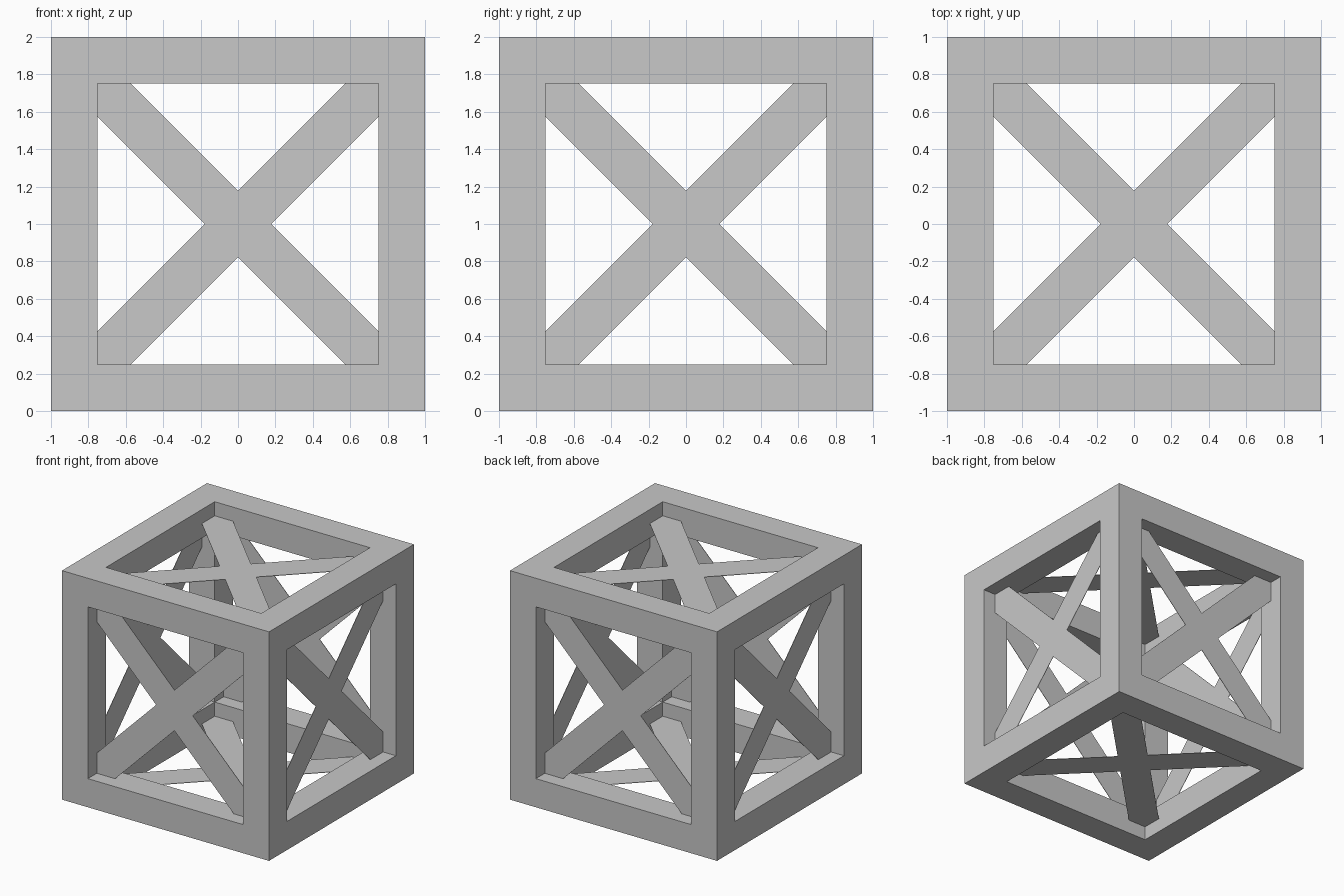
import bpy
import bmesh
from math import pi
from mathutils import Matrix, Vector

BAR = 0.25              # frame bar thickness
OPEN = 1 - BAR          # half width of each opening
NOTCH = 0.177           # half width of a brace along the axes
RECESS = 0.125          # brace depth behind the outer face
SHEET = 0.004           # brace thickness
CENTRE = Matrix.Translation((0, 0, 1))

old = bpy.data.objects.get("Cube")
if old:
    bpy.data.objects.remove(old, do_unlink=True)

grey = bpy.data.materials.new("plain_grey")
grey.use_nodes = True
colour = (0.58, 0.58, 0.58, 1)
grey.diffuse_color = colour
grey.node_tree.nodes["Principled BSDF"].inputs["Base Color"].default_value = colour


def add_object(name, bm, matrix):
    mesh = bpy.data.meshes.new(name)
    bm.to_mesh(mesh)
    bm.free()
    mesh.materials.append(grey)
    obj = bpy.data.objects.new(name, mesh)
    obj.matrix_world = matrix
    bpy.context.collection.objects.link(obj)
    return obj


# Open cube frame: inset every side, then push the openings inward until they meet
bm = bmesh.new()
bmesh.ops.create_cube(bm, size=2)
sides = bm.faces[:]
bmesh.ops.inset_individual(bm, faces=sides, thickness=BAR, use_even_offset=True)
for side in sides:
    normal = side.normal.copy()
    result = bmesh.ops.extrude_discrete_faces(bm, faces=[side])
    inner = result["faces"][0]
    bmesh.ops.translate(bm, verts=inner.verts, vec=-normal * BAR)
    bmesh.ops.delete(bm, geom=[inner], context="FACES_ONLY")
bmesh.ops.remove_doubles(bm, verts=bm.verts, dist=0.001)
bmesh.ops.recalc_face_normals(bm, faces=bm.faces)
add_object("cube_frame", bm, CENTRE)


# Thin cross brace, trimmed to the corners of the opening
def add_brace(name, direction):
    bm = bmesh.new()
    arm = [Vector((NOTCH, 0, 0)), Vector((OPEN, OPEN - NOTCH, 0)),
           Vector((OPEN, OPEN, 0)), Vector((OPEN - NOTCH, OPEN, 0))]
    outline = [Matrix.Rotation(turn * pi / 2, 3, "Z") @ p
               for turn in range(4) for p in arm]
    bm.faces.new([bm.verts.new(p) for p in outline])
    turn = Vector(direction).to_track_quat("Z", "Y").to_matrix().to_4x4()
    obj = add_object(name, bm, CENTRE @ turn @ Matrix.Translation((0, 0, 1 - RECESS)))
    sheet = obj.modifiers.new("sheet", "SOLIDIFY")
    sheet.thickness = SHEET
    sheet.offset = 0


for name, direction in {
    "front_brace": (0, -1, 0), "back_brace": (0, 1, 0),
    "left_brace": (1, 0, 0), "right_brace": (-1, 0, 0),
    "top_brace": (0, 0, 1), "bottom_brace": (0, 0, -1),
}.items():
    add_brace(name, direction)
